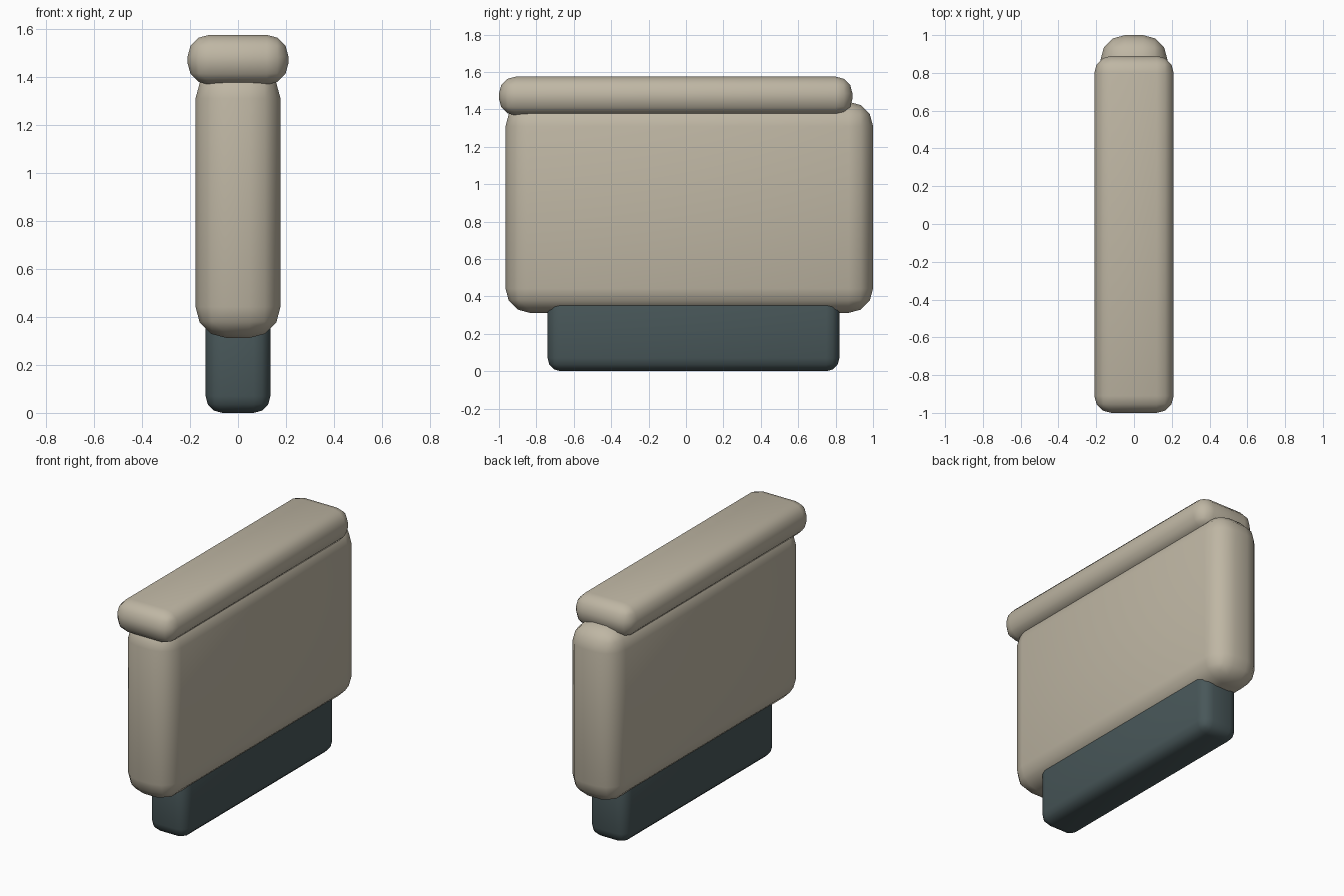
import bpy

if "Cube" in bpy.data.objects:
    bpy.data.objects.remove(bpy.data.objects["Cube"])


def material(name, rgb):
    m = bpy.data.materials.new(name)
    m.diffuse_color = (*rgb, 1)
    m.use_nodes = True
    m.node_tree.nodes["Principled BSDF"].inputs["Base Color"].default_value = m.diffuse_color
    return m


def rounded_box(name, lo, hi, radius, mat):
    size = [b - a for a, b in zip(lo, hi)]
    centre = [(a + b) / 2 for a, b in zip(lo, hi)]
    bpy.ops.mesh.primitive_cube_add(size=1, location=centre)
    ob = bpy.context.object
    ob.name = name
    ob.scale = size
    bpy.ops.object.transform_apply(location=False, rotation=False, scale=True)
    bevel = ob.modifiers.new("rounding", "BEVEL")
    bevel.width = radius
    bevel.segments = 3
    bpy.ops.object.shade_smooth()
    ob.data.materials.append(mat)
    return ob


tan = material("warm_tan", (0.52, 0.47, 0.37))
slate = material("dark_slate", (0.065, 0.095, 0.10))

# Narrow plinth, main padded panel, and overhanging top rail
rounded_box("base", (-0.135, -0.74, 0), (0.135, 0.82, 0.44), 0.07, slate)
rounded_box("panel", (-0.177, -0.965, 0.312), (0.177, 1.0, 1.44), 0.13, tan)
rounded_box("top_rail", (-0.21, -1.0, 1.367), (0.21, 0.89, 1.575), 0.09, tan)
